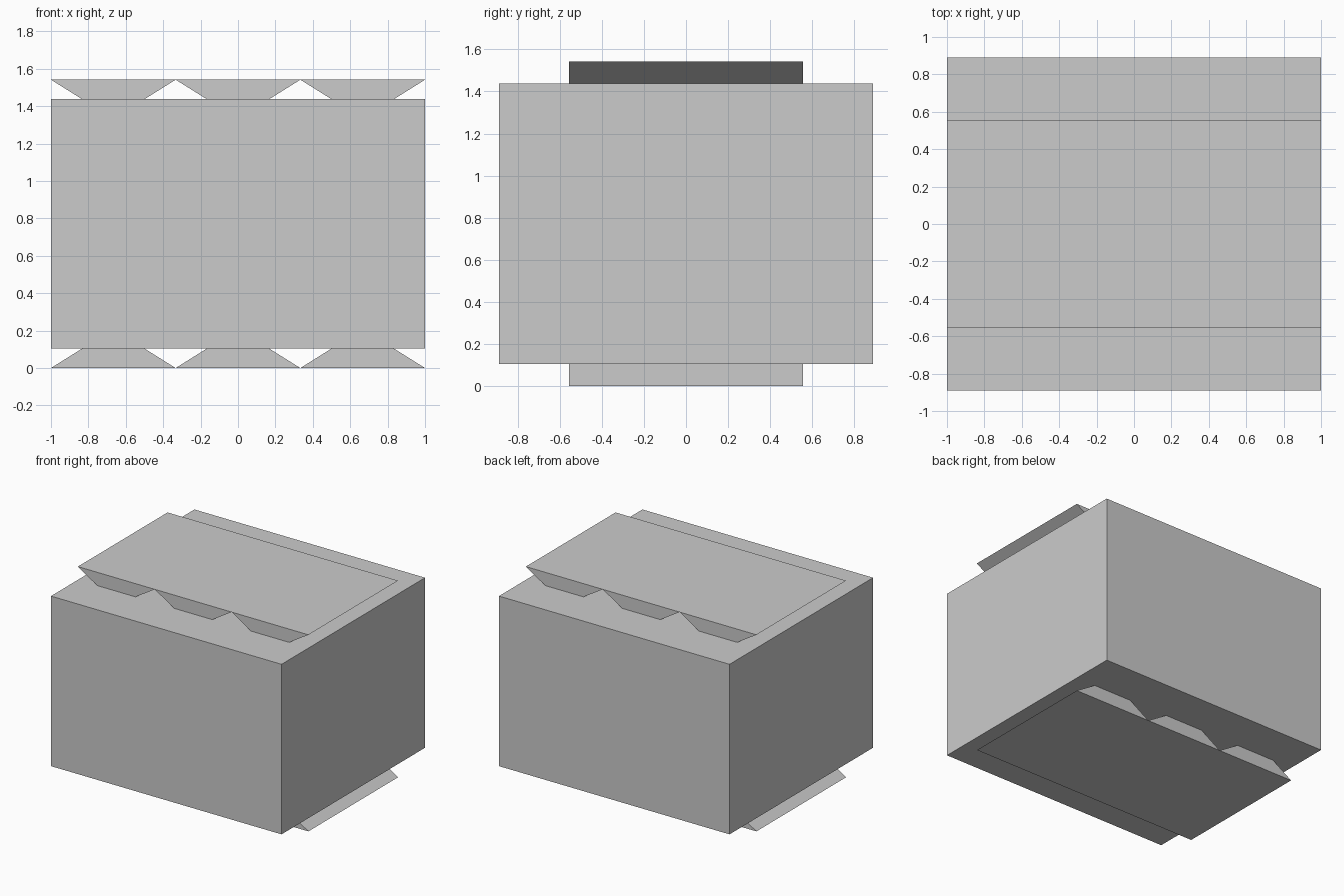
import bpy
import bmesh

if "Cube" in bpy.data.objects:
    bpy.data.objects.remove(bpy.data.objects["Cube"])

U = 2 / 9          # grid module: body is 9 x 8 x 6 modules
H = 0.104          # height of the interlocking rails
BODY_H = 6 * U


def prism(name, profile, half_depth):
    """Extrude an x-z profile along y, centred on y = 0."""
    bm = bmesh.new()
    face = bm.faces.new([bm.verts.new((x, -half_depth, z)) for x, z in profile])
    ext = bmesh.ops.extrude_face_region(bm, geom=[face])
    verts = [v for v in ext["geom"] if isinstance(v, bmesh.types.BMVert)]
    bmesh.ops.translate(bm, verts=verts, vec=(0, 2 * half_depth, 0))
    bmesh.ops.recalc_face_normals(bm, faces=bm.faces)
    mesh = bpy.data.meshes.new(name)
    bm.to_mesh(mesh)
    bm.free()
    obj = bpy.data.objects.new(name, mesh)
    bpy.context.collection.objects.link(obj)
    return obj


# Main block
prism("block_body", [(-1, H), (1, H), (1, H + BODY_H), (-1, H + BODY_H)], 4 * U)

# Dovetail rails on the top and bottom, wide side facing outwards
for side, z_in, z_out in (("top", H + BODY_H, 2 * H + BODY_H), ("bottom", H, 0)):
    for i in range(3):
        cx = (i - 1) * 3 * U
        prism(f"{side}_dovetail_rail_{i + 1}",
              [(cx - 1.5 * U, z_out), (cx + 1.5 * U, z_out),
               (cx + 0.75 * U, z_in), (cx - 0.75 * U, z_in)], 2.5 * U)
